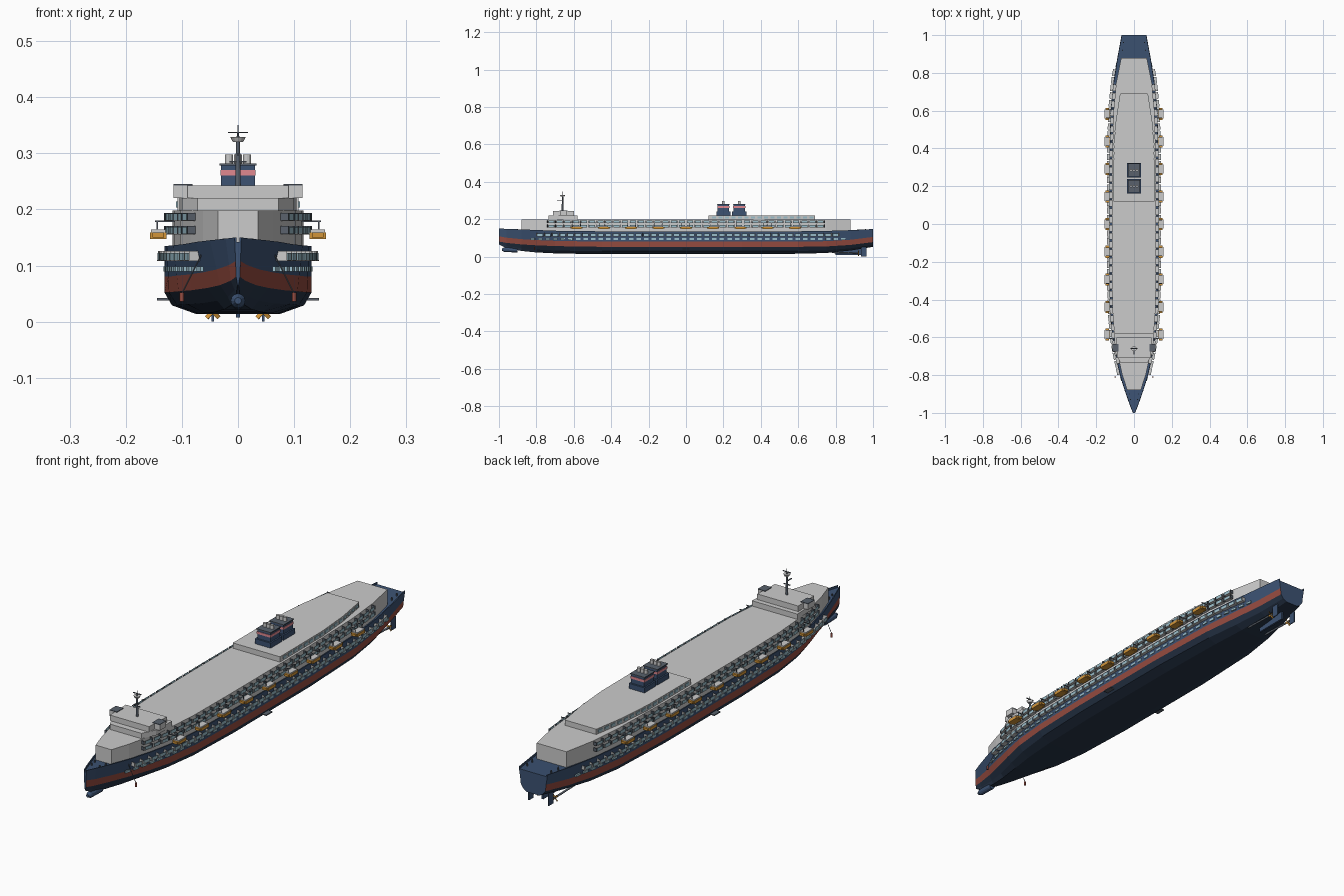
import bpy, bmesh, math
from mathutils import Matrix, Vector

if "Cube" in bpy.data.objects:
    bpy.data.objects.remove(bpy.data.objects["Cube"])


def material(name, r, g, b):
    m = bpy.data.materials.new(name)
    m.diffuse_color = (r, g, b, 1)
    m.use_nodes = True
    m.node_tree.nodes["Principled BSDF"].inputs["Base Color"].default_value = m.diffuse_color
    return m


NAVY = material("navy", .045, .085, .17)
DARK = material("dark_navy", .02, .035, .065)
RED = material("stripe_red", .3, .07, .05)
PINK = material("funnel_pink", .75, .25, .28)
WHITE = material("off_white", .62, .62, .64)
GLASS = material("glass", .33, .52, .6)
ORANGE = material("orange", .65, .3, .04)
STEEL = material("steel", .1, .12, .15)


def finish(name, bm, *mats):
    bmesh.ops.recalc_face_normals(bm, faces=bm.faces[:])
    me = bpy.data.meshes.new(name)
    bm.to_mesh(me)
    bm.free()
    for m in mats:
        me.materials.append(m)
    ob = bpy.data.objects.new(name, me)
    bpy.context.collection.objects.link(ob)
    return ob


def boxes(name, items, mat):
    """items: (location, size, z rotation)"""
    bm = bmesh.new()
    for loc, size, rot in items:
        bmesh.ops.create_cube(bm, size=1, matrix=Matrix.Translation(loc)
                              @ Matrix.Rotation(rot, 4, 'Z') @ Matrix.Diagonal((*size, 1)))
    return finish(name, bm, mat)


def cones(name, items, mat, seg=12):
    """items: (start, end, start radius, end radius)"""
    bm = bmesh.new()
    for a, b, r1, r2 in items:
        a, b = Vector(a), Vector(b)
        q = (b - a).to_track_quat('Z', 'Y').to_matrix().to_4x4()
        bmesh.ops.create_cone(bm, cap_ends=True, segments=seg, radius1=r1, radius2=r2,
                              depth=(b - a).length, matrix=Matrix.Translation((a + b) / 2) @ q)
    return finish(name, bm, mat)


def prism(name, half, z0, z1, mat):
    """Deck block from a half outline of (y, half width), mirrored across x"""
    bm = bmesh.new()
    pts = [(w, y) for y, w in half] + [(-w, y) for y, w in reversed(half)]
    f = bm.faces.new([bm.verts.new((x, y, z0)) for x, y in pts])
    ext = bmesh.ops.extrude_face_region(bm, geom=[f])
    bmesh.ops.translate(bm, vec=(0, 0, z1 - z0),
                        verts=[v for v in ext['geom'] if isinstance(v, bmesh.types.BMVert)])
    return finish(name, bm, mat)


def width(outline, y):
    for (y0, w0), (y1, w1) in zip(outline, outline[1:]):
        if y <= y1:
            return w0 + (w1 - w0) * (y - y0) / (y1 - y0)
    return outline[-1][1]


def row(outline, ya, yb, n, z, size, off=0):
    """Boxes spaced along both sides of an outline, turned to follow it"""
    out = []
    for i in range(n):
        y = ya + (yb - ya) * i / (n - 1)
        a = math.atan2(width(outline, y + .02) - width(outline, y - .02), .04)
        for s in (-1, 1):
            out.append(((s * (width(outline, y) + off), y, z), size, -s * a))
    return out


# Hull: stations of y, half width, lower fullness, keel z, stripe z, top z
ST = [(-1, .006, .3, .065, .08, .15), (-.96, .022, .3, .045, .073, .148),
      (-.88, .05, .4, .03, .065, .145), (-.8, .075, .55, .022, .06, .142),
      (-.7, .097, .75, .017, .056, .138), (-.6, .115, .87, .015, .054, .136),
      (-.45, .127, .95, .014, .052, .135), (-.2, .131, 1, .014, .052, .135),
      (.3, .131, 1, .014, .052, .135), (.6, .124, .95, .015, .052, .135),
      (.75, .109, .88, .019, .054, .137), (.88, .088, .8, .032, .062, .141),
      (1, .066, .75, .052, .077, .147)]
bm = bmesh.new()
rings = []
for y, b, l, zb, s0, top in ST:
    t = min(.004, b / 2)
    p = [(.58 * b * l, zb), (.9 * b * l, zb + .4 * (s0 - zb)), (b * (.4 + .6 * l), s0),
         (b * (.6 + .4 * l), s0 + .028), (b, top), (b - t, top), (b - t, top - .008)]
    pts = p + [(-x, z) for x, z in reversed(p)]
    rings.append([bm.verts.new((x, y, z)) for x, z in pts])
strip = [0, 0, 1, 2, 2, 2, 2, 2, 2, 2, 1, 0, 0, 0]
for r, q in zip(rings, rings[1:]):
    for i in range(14):
        j = (i + 1) % 14
        bm.faces.new((r[i], r[j], q[j], q[i])).material_index = strip[i]
for r in (rings[0], rings[-1]):
    bm.faces.new(r).material_index = 2
finish("hull", bm, DARK, RED, NAVY)
HULL = [(s[0], s[1]) for s in ST]

# Bulbous bow
cones("bow_bulb", [((0, -.9, .035), (0, -.97, .037), .013, .013),
                   ((0, -.97, .037), (0, -.985, .037), .013, .006)], NAVY)

# Superstructure and bridge
HOUSE = [(-.88, .036), (-.8, .062), (-.7, .085), (-.6, .103), (-.45, .114), (-.2, .117),
         (.3, .117), (.6, .108), (.75, .094), (.88, .068)]
UPPER = [(.12, .108), (.4, .107), (.55, .095), (.69, .072)]
prism("main_house", HOUSE, .125, .198, WHITE)
prism("upper_deckhouse", UPPER, .198, .22, WHITE)
prism("bridge_lower", [(-.735, .072), (-.68, .1), (-.58, .104)], .198, .22, WHITE)
prism("bridge_upper", [(-.71, .09), (-.6, .094)], .22, .243, WHITE)
boxes("bridge_wings", [((s * .1, -.655, .2315), (.03, .04, .023), 0) for s in (-1, 1)], WHITE)
boxes("bridge_wing_roofs", [((s * .098, -.655, .244), (.034, .042, .003), 0) for s in (-1, 1)], STEEL)

# Hull balconies and windows
boxes("hull_balcony_slabs", row(HULL, -.78, .8, 40, .109, (.03, .033, .002), -.002), WHITE)
boxes("hull_balcony_glass", row(HULL, -.78, .8, 40, .116, (.0015, .031, .013), .012), GLASS)
boxes("hull_balcony_fins", row(HULL, -.797, .817, 41, .117, (.024, .002, .017), 0), WHITE)
boxes("hull_windows", row(HULL, -.82, .84, 42, .094, (.006, .024, .009), -.001), GLASS)

# House balconies in two rows and upper windows
for k, (z, n) in enumerate(((.156, 34), (.18, 34))):
    boxes(f"house_balcony_slabs_{k}", row(HOUSE, -.72, .72, n, z, (.03, .034, .002), 0), WHITE)
    boxes(f"house_balcony_glass_{k}", row(HOUSE, -.72, .72, n, z + .007, (.0015, .032, .012), .014), GLASS)
    boxes(f"house_balcony_fins_{k}", row(HOUSE, -.74, .74, n + 1, z + .007, (.026, .002, .014), .002), STEEL)
boxes("upper_windows", row(UPPER, .15, .67, 16, .209, (.005, .022, .011)), GLASS)

# Lifeboats with canopies and davits
boat_y = [-.585 + .146 * i for i in range(9)]
hulls, tops, arms = [], [], []
for y in boat_y:
    for s in (-1, 1):
        hulls += [((s * .142, y, .153), (.03, .048, .012), 0), ((s * .142, y, .154), (.02, .064, .009), 0)]
        tops += [((s * .142, y, .161), (.026, .046, .006), 0)]
        for d in (-.022, .022):
            arms += [((s * .13, y + d, .179), (.036, .003, .003), 0),
                     ((s * .144, y + d, .17), (.002, .002, .018), 0)]
boxes("lifeboats", hulls, ORANGE)
boxes("lifeboat_canopies", tops, WHITE)
boxes("davits", arms, STEEL)

# Funnels
for k, y in enumerate((.2, .285)):
    boxes(f"funnel_base_{k}", [((0, y, .23), (.072, .076, .022), 0)], NAVY)
    boxes(f"funnel_{k}", [((0, y, .256), (.06, .062, .046), 0)], NAVY)
    boxes(f"funnel_band_{k}", [((0, y, .265), (.063, .065, .01), 0)], PINK)
    boxes(f"funnel_cap_{k}", [((0, y, .28), (.066, .068, .004), 0)], STEEL)
    cones(f"funnel_pipes_{k}", [((x, y, .28), (x, y, .298), .007, .007) for x in (-.016, 0, .016)], WHITE)

# Mast with radar
cones("mast", [((0, -.66, .24), (0, -.66, .33), .005, .0035),
               ((0, -.66, .33), (0, -.66, .35), .0015, .001)], STEEL)
cones("radar_platform", [((0, -.66, .32), (0, -.66, .329), .009, .014)], WHITE)
boxes("radar_arms", [((0, -.66, .337), (.036, .005, .002), 0), ((0, -.66, .285), (.03, .004, .003), 0),
                     ((0, -.675, .298), (.004, .03, .003), 0)], STEEL)

# Anchors with chains
cones("anchors", [((s * .1, -.81, .036), (s * .1, -.81, .052), .004, .004) for s in (-1, 1)], RED)
cones("anchor_chains", [((s * .1, -.81, .05), (s * .065, -.81, .12), .0012, .0012) for s in (-1, 1)], STEEL, 6)

# Stabiliser fins, skeg, pods, propellers and rudders
boxes("stabilisers", [((s * .128, 0, .04), (.032, .04, .004), 0) for s in (-1, 1)], STEEL)
boxes("skeg", [((0, .87, .024), (.008, .14, .034), 0)], NAVY)
boxes("rudders", [((s * .045, .95, .025), (.004, .03, .05), 0) for s in (-1, 1)], NAVY)
cones("shafts", [((s * .045, .78, .022), (s * .045, .925, .018), .004, .004) for s in (-1, 1)], STEEL)
bm = bmesh.new()
for s in (-1, 1):
    for i in range(4):
        bmesh.ops.create_cube(bm, size=1, matrix=Matrix.Translation((s * .045, .922, .018))
                              @ Matrix.Rotation(i * math.pi / 2 + .78, 4, 'Y')
                              @ Matrix.Translation((0, 0, .008)) @ Matrix.Rotation(.5, 4, 'Z')
                              @ Matrix.Diagonal((.008, .002, .016, 1)))
finish("propellers", bm, ORANGE)

# Bollards on bow and stern
cones("bollards", [((s * w, y, .125), (s * w, y, .148), .003, .003)
                   for s in (-1, 1) for y, w in ((-.93, .018), (-.9, .025), (.92, .06), (.96, .055))], STEEL, 8)
